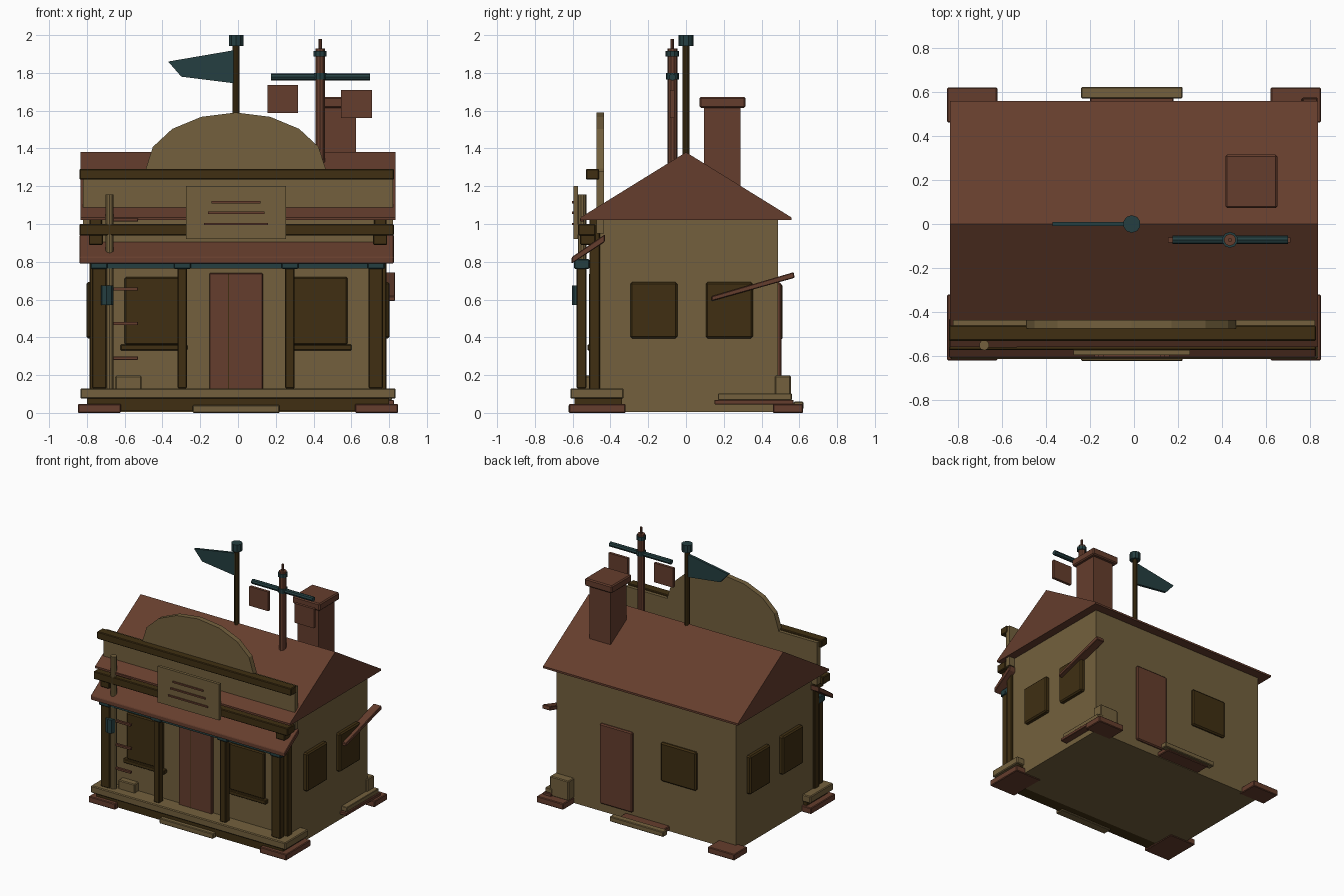
import bpy, bmesh, math
from mathutils import Vector

if "Cube" in bpy.data.objects:
    bpy.data.objects.remove(bpy.data.objects["Cube"])


def material(name, rgb):
    m = bpy.data.materials.new(name)
    m.diffuse_color = (*rgb, 1)
    m.use_nodes = True
    m.node_tree.nodes["Principled BSDF"].inputs["Base Color"].default_value = m.diffuse_color
    return m


TAN = material("tan boards", (.172, .118, .047))
BROWN = material("red brown", (.130, .047, .026))
DARK = material("dark wood", (.050, .028, .006))
TEAL = material("dark teal", (.018, .049, .052))


def finish(name, bm, mat, bevel=0):
    bmesh.ops.recalc_face_normals(bm, faces=bm.faces)
    me = bpy.data.meshes.new(name)
    bm.to_mesh(me)
    bm.free()
    me.materials.append(mat)
    ob = bpy.data.objects.new(name, me)
    bpy.context.collection.objects.link(ob)
    if bevel:
        b = ob.modifiers.new("soft edge", 'BEVEL')
        b.width = bevel
        b.segments = 1
    return ob


def box(name, mat, x, y, z, bevel=.005):
    """Box from (min, max) ranges on each axis."""
    bm = bmesh.new()
    bmesh.ops.create_cube(bm, size=1)
    for v in bm.verts:
        v.co = Vector([(r[0] + r[1]) / 2 + c * (r[1] - r[0]) for c, r in zip(v.co, (x, y, z))])
    return finish(name, bm, mat, bevel)


def prism(name, mat, pts, axis, a, b, bevel=0):
    """Extrude a profile: axis 'x' takes (y, z) points, 'y' takes (x, z)."""
    bm = bmesh.new()
    co = [(a, p, q) if axis == 'x' else (p, a, q) for p, q in pts]
    f = bm.faces.new([bm.verts.new(c) for c in co])
    g = bmesh.ops.extrude_face_region(bm, geom=[f])
    d = Vector((b - a, 0, 0) if axis == 'x' else (0, b - a, 0))
    bmesh.ops.translate(bm, vec=d, verts=[v for v in g['geom'] if isinstance(v, bmesh.types.BMVert)])
    return finish(name, bm, mat, bevel)


def rod(name, mat, x, y, z0, z1, r, sides=10):
    bm = bmesh.new()
    bmesh.ops.create_cone(bm, cap_ends=True, segments=sides, radius1=r, radius2=r, depth=z1 - z0)
    bmesh.ops.translate(bm, vec=(x, y, (z0 + z1) / 2), verts=bm.verts)
    return finish(name, bm, mat)


# House body and gable roof
box("house_body", TAN, (-.77, .77), (-.49, .487), (.005, 1.03), 0)
prism("gable_roof", BROWN, [(-.558, 1.02), (.558, 1.02), (.558, 1.035), (0, 1.38), (-.558, 1.035)],
      'x', -.835, .835)

# False front with half-round top
box("false_front", TAN, (-.82, .82), (-.475, -.435), (.95, 1.28), 0)
arch = [(-.012 + .475 * math.cos(math.pi * i / 8), 1.295 + .295 * math.sin(math.pi * i / 8)) for i in range(9)]
prism("false_front_arch", TAN, [(.463, 1.25)] + arch + [(-.487, 1.25)], 'y', -.475, -.435)
box("false_front_beam", DARK, (-.84, .825), (-.53, -.46), (1.235, 1.292))
box("lower_beam", DARK, (-.84, .825), (-.572, -.48), (.94, 1.0))

# Sign board with plain strips
box("sign_board", TAN, (-.275, .255), (-.595, -.572), (.92, 1.2), 0)
for i, (z, w) in enumerate([(1.115, .13), (1.06, .15), (1.0, .17)]):
    box(f"sign_strip_{i}", BROWN, (-.01 - w, -.01 + w), (-.603, -.594), (z - .006, z + .006), 0)

# Porch roof and header
prism("porch_roof", BROWN, [(-.605, .79), (-.605, .825), (-.43, .945), (-.43, .905)], 'x', -.84, .825, .004)
box("porch_header", TEAL, (-.78, .78), (-.575, -.535), (.765, .79), 0)

# Porch posts with caps
for i, x in enumerate((-.735, -.295, .275, .73)):
    w = .038 if i in (0, 3) else .025
    box(f"porch_post_{i}", DARK, (x - w, x + w), (-.58, -.527), (.13, .775))
    box(f"porch_post_cap_{i}", TEAL, (x - .045, x + .045), (-.592, -.512), (.763, .815))
for n, s in (("left", -1), ("right", 1)):
    box(f"corner_post_{n}", DARK, sorted((s * .72, s * .785)), (-.512, -.455), (.1, 1.06))
    box(f"beam_bracket_{n}", DARK, sorted((s * .715, s * .79)), (-.56, -.48), (.89, .95))

# Porch deck, base and steps
box("porch_deck", TAN, (-.835, .835), (-.612, -.33), (.075, .13), .006)
box("porch_base", DARK, (-.8, .8), (-.59, -.34), (.01, .08), 0)
box("front_step", TAN, (-.24, .22), (-.622, -.55), (0, .042))
box("back_step", TAN, (-.24, .22), (.57, .622), (.02, .06))
box("back_step_board", BROWN, (-.2, .18), (.48, .6), (.01, .045))

# Corner footings
for n, s in (("left", -1), ("right", 1)):
    x = sorted((s * .62, s * .848))
    box(f"front_footing_{n}", BROWN, x, (-.62, -.32), (0, .048))
    box(f"back_footing_{n}", BROWN, x, (.46, .62), (0, .048))

# Front door and windows
box("front_door", BROWN, (-.152, .132), (-.512, -.48), (.12, .74))
box("front_door_seam", DARK, (-.053, -.047), (-.514, -.508), (.13, .735), 0)
for n, x0, x1 in (("left", -.6, -.29), ("right", .28, .58)):
    box(f"front_window_{n}", DARK, (x0, x1), (-.51, -.48), (.36, .72), .008)
    box(f"front_sill_{n}", DARK, (x0 - .022, x1 + .022), (-.522, -.48), (.33, .362))

# Side windows, both sides
for n, s in (("left", -1), ("right", 1)):
    for i, y in enumerate((-.17, .23)):
        box(f"side_window_{n}_{i}", DARK, sorted((s * .76, s * .803)), (y - .125, y + .125), (.395, .692), .01)

# Back door and window
box("back_door", BROWN, (.11, .39), (.48, .505), (.07, .69), .008)
box("back_window", DARK, (-.44, -.135), (.48, .51), (.385, .685), .01)

# Slanted awning board, side planks and crate
prism("side_awning", BROWN, [(.135, .592), (.135, .617), (.57, .745), (.575, .715)], 'x', .765, .832, .004)
box("side_plank_lower", BROWN, (.76, .825), (.15, .57), (.045, .068), .003)
box("side_plank_upper", TAN, (.76, .815), (.17, .56), (.068, .102), .003)
box("back_crate", TAN, (.62, .78), (.47, .555), (.045, .197), .006)
box("porch_crate", TAN, (-.65, -.51), (-.54, -.45), (.12, .197), .006)

# Pole with rungs and lantern
rod("rung_pole", TAN, -.68, -.55, .12, 1.155, .023)
for i in range(5):
    z = .29 + .183 * i
    box(f"pole_rung_{i}", BROWN, (-.67, -.53), (-.56, -.54), (z - .009, z + .009), .002)
rod("lantern", TEAL, -.695, -.567, .57, .675, .036, 8)

# Chimney
box("chimney", BROWN, (.445, .625), (.095, .288), (1.12, 1.63), 0)
box("chimney_cap", BROWN, (.415, .65), (.072, .315), (1.615, 1.673), .008)

# Flagpole and pennant
rod("flagpole", DARK, -.01, 0, 1.34, 1.95, .019)
rod("flagpole_cap", TEAL, -.01, 0, 1.943, 2.0, .04)
prism("pennant", TEAL, [(-.02, 1.92), (-.37, 1.86), (-.3, 1.78), (-.02, 1.745)], 'y', -.01, .01)

# Mast with crossbar and hanging boards
rod("mast", BROWN, .435, -.072, 1.25, 1.93, .027)
rod("mast_tip", BROWN, .435, -.072, 1.92, 1.98, .009, 8)
rod("mast_ring_top", TEAL, .435, -.072, 1.888, 1.915, .036)
rod("mast_ring_lower", TEAL, .435, -.072, 1.765, 1.8, .034)
bar = rod("crossbar", TEAL, 0, 0, -.262, .262, .019, 8)
bar.rotation_euler = (0, math.pi / 2, 0)
bar.location = (.437, -.072, 1.778)
box("hanging_board_left", BROWN, (.155, .318), (-.084, -.062), (1.588, 1.737), 0)
box("hanging_board_right", BROWN, (.545, .71), (-.084, -.062), (1.56, 1.71), 0)
